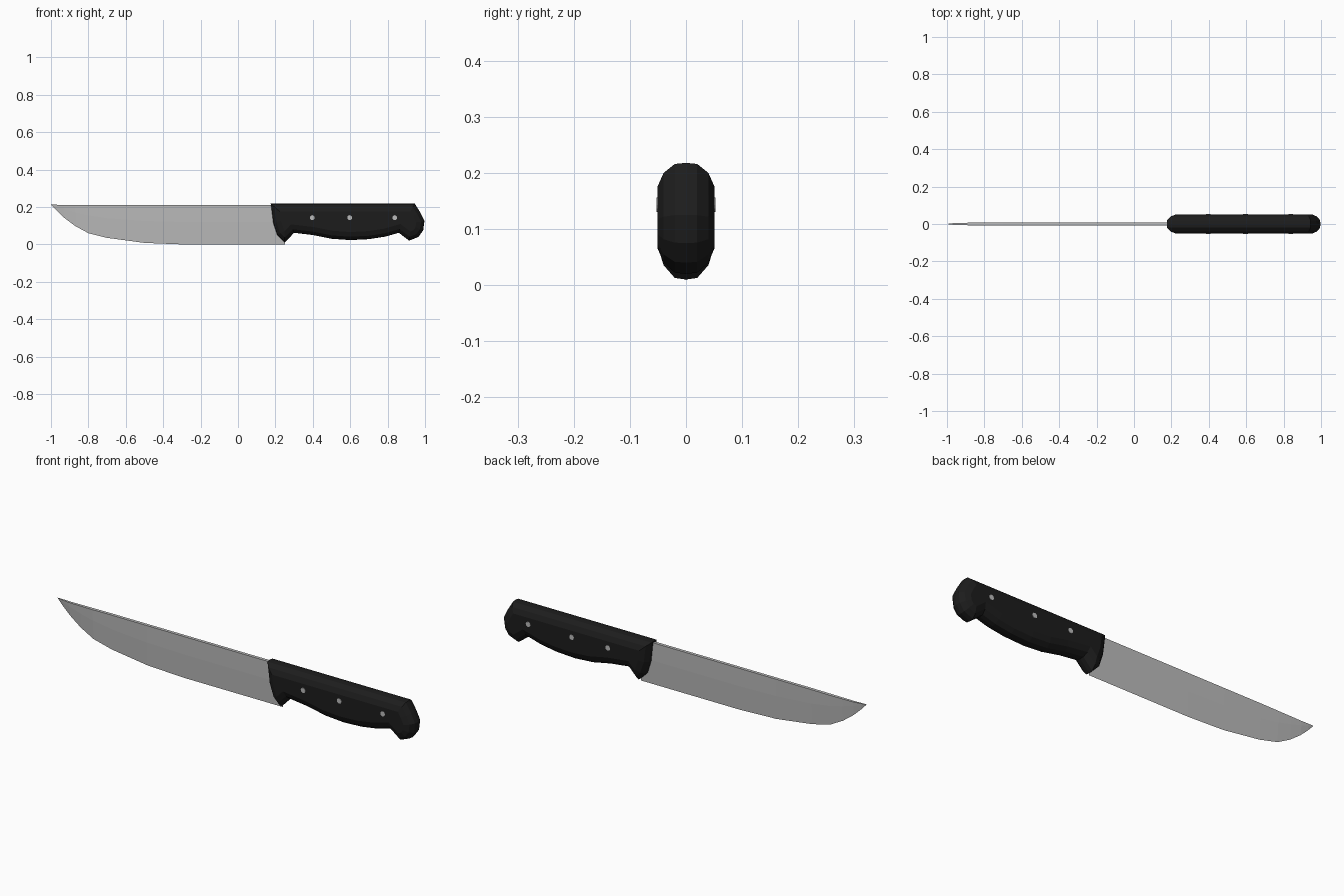
import bpy, bmesh, math
from mathutils import Vector, Matrix

if "Cube" in bpy.data.objects:
    bpy.data.objects.remove(bpy.data.objects["Cube"])


def make_object(name, bm, color=None):
    bmesh.ops.recalc_face_normals(bm, faces=bm.faces)
    mesh = bpy.data.meshes.new(name)
    bm.to_mesh(mesh)
    bm.free()
    obj = bpy.data.objects.new(name, mesh)
    bpy.context.collection.objects.link(obj)
    if color:
        mat = bpy.data.materials.new(name + "_finish")
        mat.diffuse_color = color
        mat.use_nodes = True
        mat.node_tree.nodes["Principled BSDF"].inputs["Base Color"].default_value = mat.diffuse_color
        mesh.materials.append(mat)
    return obj


def loft(rings):
    """Skin a list of equal-length point rings and cap both ends."""
    bm = bmesh.new()
    loops = [[bm.verts.new(p) for p in ring] for ring in rings]
    n = len(loops[0])
    for a, b in zip(loops, loops[1:]):
        for i in range(n):
            j = (i + 1) % n
            bm.faces.new((a[i], a[j], b[j], b[i]))
    bm.faces.new(loops[0])
    bm.faces.new(loops[-1])
    return bm


def inset(points, d):
    """Mitred inward offset of a clockwise outline."""
    pts = [Vector(p) for p in points]
    out = []
    for i, p in enumerate(pts):
        a = (p - pts[i - 1]).normalized()
        b = (pts[(i + 1) % len(pts)] - p).normalized()
        na, nb = Vector((a.y, -a.x)), Vector((b.y, -b.x))
        out.append(p + (na + nb) * d / max(1 + na.dot(nb), 0.6))
    return out


# Handle: side outline stacked in rounded layers across its thickness
outline = [(0.175, 0.218), (0.945, 0.218), (0.975, 0.17), (0.997, 0.125),
           (0.99, 0.075), (0.965, 0.04), (0.915, 0.02), (0.86, 0.062),
           (0.79, 0.042), (0.70, 0.028), (0.60, 0.023), (0.50, 0.03),
           (0.40, 0.05), (0.30, 0.062), (0.25, 0.01), (0.21, 0.05),
           (0.188, 0.115)]
half = [(0.0, 0.0), (0.02, 0.002), (0.04, 0.018), (0.051, 0.043)]
layers = [(-y, d) for y, d in reversed(half)] + half[1:]
make_object("handle", loft([[(p.x, y, p.y) for p in inset(outline, d)]
                            for y, d in layers]), (0.012, 0.012, 0.012, 1))

# Blade: stations of x, edge height, bevel height, spine height, half thickness
stations = [(0.25, 0.0, 0.12, 0.211, 0.008), (-0.30, 0.0, 0.12, 0.211, 0.008),
            (-0.50, 0.008, 0.125, 0.211, 0.008), (-0.70, 0.035, 0.14, 0.211, 0.008),
            (-0.80, 0.06, 0.155, 0.21, 0.008), (-0.87, 0.098, 0.172, 0.21, 0.007),
            (-0.93, 0.143, 0.189, 0.21, 0.006), (-0.97, 0.181, 0.203, 0.212, 0.004),
            (-1.0, 0.213, 0.2135, 0.214, 0.0005)]
make_object("blade", loft([[(x, -t, spine), (x, -t * 0.75, mid), (x, 0, edge),
                            (x, t * 0.75, mid), (x, t, spine)]
                           for x, edge, mid, spine, t in stations]),
            (0.5, 0.5, 0.5, 1))

# Rivets: pins passing through both handle faces
for i, x in enumerate((0.397, 0.597, 0.838)):
    bm = bmesh.new()
    bmesh.ops.create_cone(bm, cap_ends=True, segments=12, radius1=0.013,
                          radius2=0.013, depth=0.105,
                          matrix=Matrix.Translation((x, 0, 0.143))
                          @ Matrix.Rotation(math.pi / 2, 4, 'X'))
    make_object(f"rivet_{i + 1}", bm, (0.5, 0.5, 0.5, 1))
